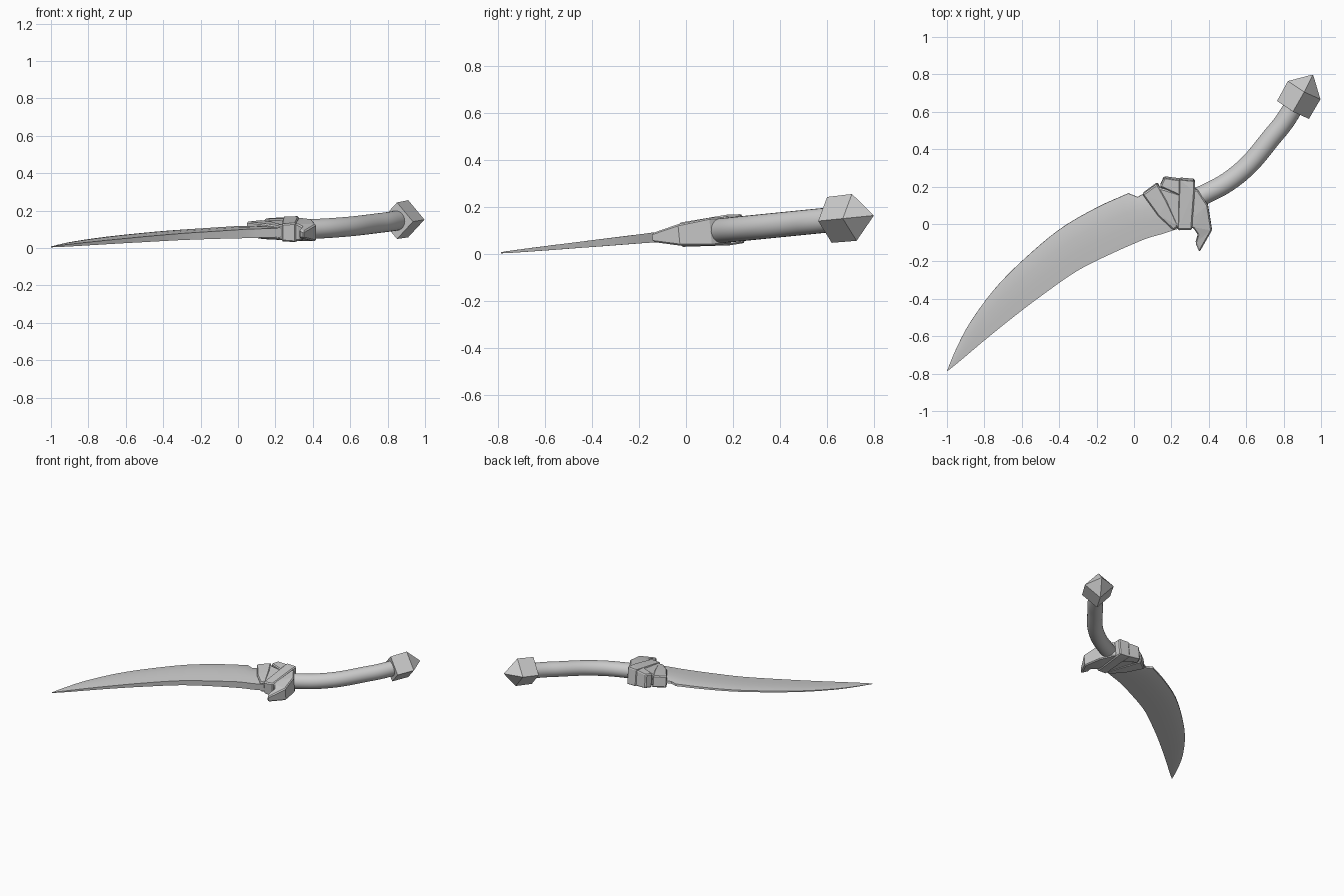
import bpy, bmesh, math
from mathutils import Vector

if "Cube" in bpy.data.objects:
    bpy.data.objects.remove(bpy.data.objects["Cube"])

TILT, LIFT = math.atan(0.1), 0.085   # everything is modelled flat, then tipped up


def finish(name, bm, smooth=None, bevel=0):
    bmesh.ops.recalc_face_normals(bm, faces=bm.faces)
    me = bpy.data.meshes.new(name)
    bm.to_mesh(me)
    bm.free()
    ob = bpy.data.objects.new(name, me)
    bpy.context.collection.objects.link(ob)
    ob.rotation_euler.x = TILT
    ob.location.z = LIFT
    if bevel:
        m = ob.modifiers.new("bevel", 'BEVEL')
        m.width, m.segments, m.limit_method = bevel, 1, 'ANGLE'
        m.angle_limit = math.radians(40)
    if smooth:
        bpy.context.view_layer.objects.active = ob
        ob.select_set(True)
        bpy.ops.object.shade_smooth_by_angle(angle=math.radians(smooth))
        ob.select_set(False)
    return ob


def spline(pts, n):
    """Catmull-Rom through the points, n steps per span."""
    pts = [Vector(p) for p in pts]
    ext = [2 * pts[0] - pts[1]] + pts + [2 * pts[-1] - pts[-2]]
    out = []
    for i in range(1, len(ext) - 2):
        a, b, c, d = ext[i - 1:i + 3]
        for k in range(n):
            t = k / n
            out.append(0.5 * (2 * b + (c - a) * t + (2 * a - 5 * b + 4 * c - d) * t * t
                              + (3 * b - a - 3 * c + d) * t ** 3))
    return out + [pts[-1]]


def loft(name, rings, smooth=None):
    bm = bmesh.new()
    vs = [[bm.verts.new(p) for p in r] for r in rings]
    n = len(vs[0])
    for a, b in zip(vs, vs[1:]):
        for i in range(n):
            j = (i + 1) % n
            bm.faces.new((a[i], a[j], b[j], b[i]))
    bm.faces.new(vs[0][::-1])
    bm.faces.new(vs[-1])
    bmesh.ops.remove_doubles(bm, verts=bm.verts, dist=1e-5)
    return finish(name, bm, smooth)


def slab(name, pts, bevel=0.007):
    """Outline of (x, y, half thickness), mirrored above and below the mid plane."""
    bm = bmesh.new()
    up = [bm.verts.new((x, y, h)) for x, y, h in pts]
    dn = [bm.verts.new((x, y, -h)) for x, y, h in pts]
    n = len(pts)
    caps = [bm.faces.new(up), bm.faces.new(dn[::-1])]
    for i in range(n):
        j = (i + 1) % n
        bm.faces.new((up[i], dn[i], dn[j], up[j]))
    bmesh.ops.triangulate(bm, faces=caps)
    return finish(name, bm, None, bevel)


# Blade: paired stations (outer edge x, y, inner edge x, y) from tip to guard
curve = [(-1, -.79, -.998, -.791), (-.955, -.68, -.92, -.727), (-.88, -.535, -.8, -.625),
         (-.75, -.355, -.65, -.503), (-.6, -.2, -.5, -.388), (-.4, -.03, -.3, -.248),
         (-.2, .088, -.1, -.148), (-.03, .165, .05, -.082)]
tang = [(.02, .145, .1, -.065), (.06, .168, .15, -.052), (.24, .18, .24, -.022)]
to4 = lambda s: [(s[0], s[1], 0), (s[2], s[3], 0)]
outer = spline([to4(s)[0] for s in curve], 4) + [Vector(to4(s)[0]) for s in tang]
inner = spline([to4(s)[1] for s in curve], 4) + [Vector(to4(s)[1]) for s in tang]
section = [(0, .024), (.35, .027), (.65, .025), (.88, .017), (1, .008)]
rings = []
for i, (o, n) in enumerate(zip(outer, inner)):
    k = 0.1 + 0.9 * min(1, i / 28)
    top = [n.lerp(o, s) + Vector((0, 0, h * k)) for s, h in section]
    rings.append(top + [Vector((p.x, p.y, -p.z)) for p in reversed(top)])
loft("blade", rings, 35)

# Handle: round tube swept along a bend
path = spline([(.25, .1, 0), (.375, .158, 0), (.5, .225, 0), (.62, .325, 0),
               (.735, .465, 0), (.80, .545, 0), (.87, .655, 0)], 4)
rings = []
for i, p in enumerate(path):
    t = (path[min(i + 1, len(path) - 1)] - path[max(i - 1, 0)]).normalized()
    side = Vector((t.y, -t.x, 0))
    rings.append([p + 0.053 * (side * math.cos(a) + Vector((0, 0, math.sin(a))))
                  for a in (math.tau * j / 24 for j in range(24))])
loft("handle", rings, 40)

# Pommel: four-sided faceted knob with a pointed end
axis, side, base = Vector((.49, .87, 0)), Vector((.87, -.49, 0)), Vector((.85, .613, 0))
rings = [[base + axis * d + r * (side * math.cos(a) + Vector((0, 0, math.sin(a))))
          for a in (math.tau * j / 4 for j in range(4))]
         for d, r in ((0, .098), (.122, .1), (.215, .004))]
loft("pommel", rings)

# Guard: wrapped bands and a hooked claw
slab("band_blade", [(.045, .163, .04), (.125, .222, .043), (.175, .13, .046),
                    (.237, -.005, .042), (.212, -.032, .036), (.13, .045, .042)])
slab("band_middle", [(.12, .205, .038), (.25, .165, .05), (.25, -.015, .046), (.215, -.02, .038)])
slab("band_top", [(.138, .205, .05), (.16, .253, .05), (.25, .24, .056), (.25, .155, .058)])
slab("band_cross", [(.243, .245, .06), (.325, .237, .062), (.325, .18, .066),
                    (.31, -.027, .052), (.234, -.03, .046)])
slab("claw", [(.27, .2, .05), (.34, .19, .058), (.395, .105, .06), (.417, -.03, .046),
              (.35, -.15, .018), (.328, -.1, .024), (.342, -.055, .036),
              (.318, -.02, .045), (.27, .0, .045)])
